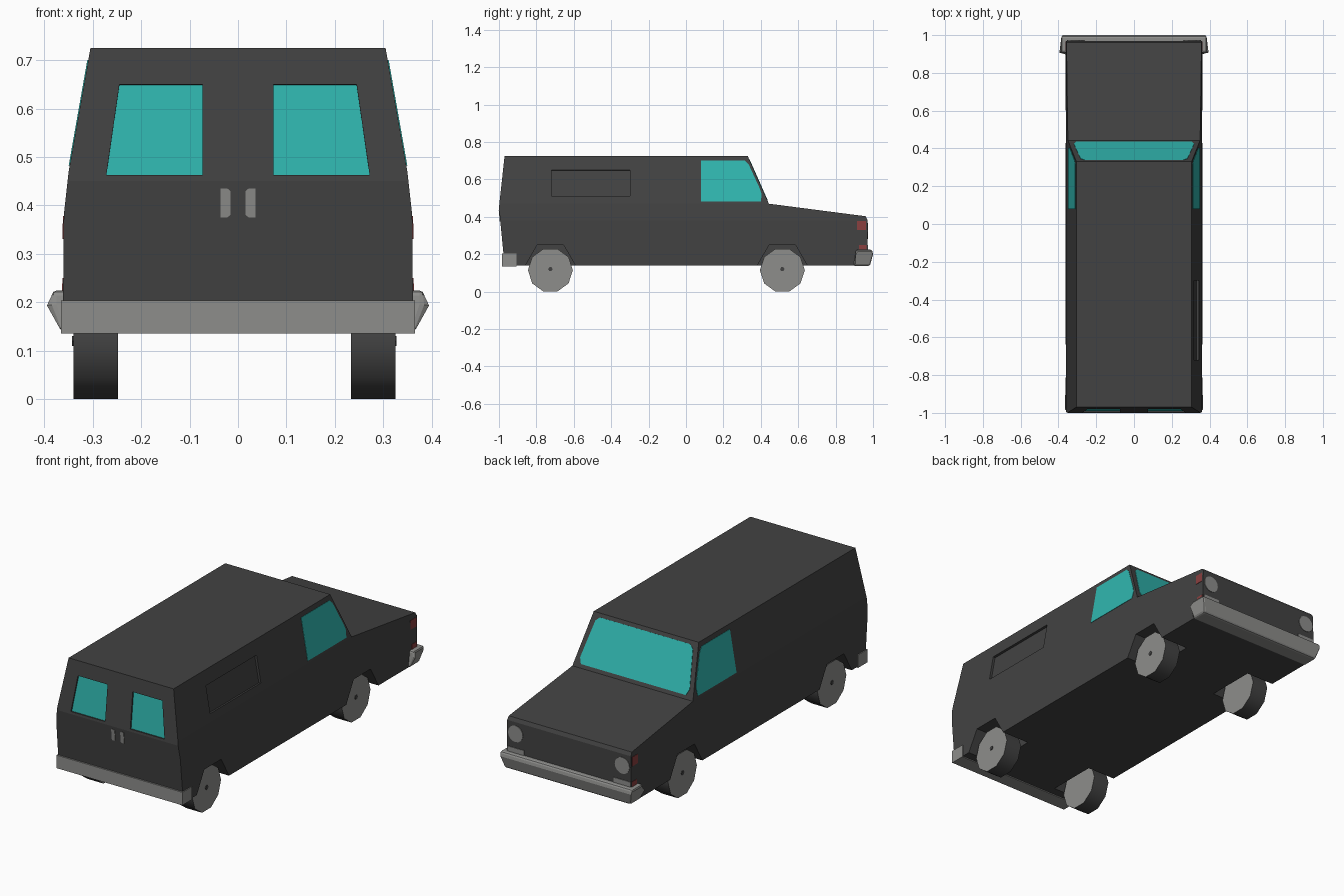
import bpy, bmesh, math
from mathutils import Vector

if "Cube" in bpy.data.objects:
    bpy.data.objects.remove(bpy.data.objects["Cube"])


def material(name, rgb):
    m = bpy.data.materials.new(name)
    m.diffuse_color = (*rgb, 1)
    m.use_nodes = True
    m.node_tree.nodes["Principled BSDF"].inputs["Base Color"].default_value = m.diffuse_color
    return m


BODY = material("charcoal_paint", (0.055, 0.055, 0.055))
GLASS = material("teal_glass", (0.03, 0.47, 0.43))
GREY = material("light_grey", (0.27, 0.27, 0.26))
RED = material("dull_red", (0.25, 0.05, 0.05))


def finish(name, bm, mat):
    bmesh.ops.recalc_face_normals(bm, faces=bm.faces[:])
    me = bpy.data.meshes.new(name)
    bm.to_mesh(me)
    bm.free()
    me.materials.append(mat)
    ob = bpy.data.objects.new(name, me)
    bpy.context.collection.objects.link(ob)
    return ob


def prism(name, pts, normal, low, high, mat):
    """Solid polygon reaching from low to high along the normal."""
    n = Vector(normal).normalized()
    bm = bmesh.new()
    face = bm.faces.new([bm.verts.new(Vector(p) + n * low) for p in pts])
    ext = bmesh.ops.extrude_face_region(bm, geom=[face])
    verts = [v for v in ext["geom"] if isinstance(v, bmesh.types.BMVert)]
    bmesh.ops.translate(bm, verts=verts, vec=n * (high - low))
    return finish(name, bm, mat)


def cut(target, cutter):
    mod = target.modifiers.new("cut", 'BOOLEAN')
    mod.operation = 'DIFFERENCE'
    mod.solver = 'EXACT'
    mod.object = cutter
    bpy.context.view_layer.objects.active = target
    bpy.ops.object.modifier_apply(modifier=mod.name)
    bpy.data.objects.remove(cutter)


def half_width(z):
    steps = [(0.14, 0.362), (0.38, 0.36), (0.47, 0.35), (0.725, 0.305)]
    for (z0, w0), (z1, w1) in zip(steps, steps[1:]):
        if z <= z1 + 1e-4:
            return w0 + (w1 - w0) * (z - z0) / (z1 - z0)
    return 0.305


def side(s, pts):
    return [(s * half_width(z), y, z) for y, z in pts]


def rear(s, pts):
    return [(s * x, -1 + 0.03 * (z - 0.45) / 0.275, z) for x, z in pts]


def disc(x, z, r, n):
    return [(x + r * math.cos(2 * math.pi * i / n), 0.97,
             z + r * math.sin(2 * math.pi * i / n)) for i in range(n)]


# body shell: side profile extruded, then narrowed toward the roof
profile = [(-0.97, 0.14), (-1.0, 0.45), (-0.97, 0.725), (0.33, 0.725),
           (0.443, 0.47), (0.96, 0.403), (0.97, 0.385), (0.97, 0.14)]
body = prism("van_body", [(0, y, z) for y, z in profile], (1, 0, 0), -0.36, 0.36, BODY)
bm = bmesh.new()
bm.from_mesh(body.data)
for z in (0.38, 0.47):
    bmesh.ops.bisect_plane(bm, geom=bm.verts[:] + bm.edges[:] + bm.faces[:],
                           plane_co=(0, 0, z), plane_no=(0, 0, 1))
for v in bm.verts:
    v.co.x = math.copysign(half_width(v.co.z), v.co.x)
bm.to_mesh(body.data)
bm.free()

# wheel arches
for yc in (-0.725, 0.515):
    arch = [(yc - 0.145, 0.12), (yc - 0.07, 0.25), (yc + 0.07, 0.25), (yc + 0.145, 0.12)]
    for s in (-1, 1):
        cut(body, prism("arch_cutter", [(0, y, z) for y, z in arch], (s, 0, 0), 0.2, 0.5, BODY))

# sunken panel on the right side only
panel = [(-0.72, 0.51), (-0.3, 0.51), (-0.3, 0.65), (-0.72, 0.65)]
cut(body, prism("panel_cutter", side(1, panel), (0.255, 0, 0.045), -0.012, 0.03, BODY))

# rear door windows, set in recesses
REAR_N = (0, -0.275, 0.03)
frame = [(0.073, 0.65), (0.245, 0.65), (0.272, 0.463), (0.073, 0.463)]
for s, tag in ((-1, "left"), (1, "right")):
    cut(body, prism("window_cutter", rear(s, frame), REAR_N, -0.012, 0.03, BODY))
    prism("rear_window_" + tag, rear(s, frame), REAR_N, -0.014, -0.008, GLASS)

# side windows
door_glass = [(0.08, 0.70), (0.315, 0.70), (0.335, 0.68), (0.395, 0.55),
              (0.405, 0.52), (0.40, 0.482), (0.08, 0.482)]
for s, tag in ((-1, "left"), (1, "right")):
    prism("side_window_" + tag, side(s, door_glass), (s * 0.255, 0, 0.045), -0.002, 0.002, GLASS)

# windscreen with clipped corners
half = [(0.262, 0.07), (0.283, 0.14), (0.318, 0.82), (0.305, 0.93)]
outline = half + [(-x, t) for x, t in reversed(half)]
prism("windscreen", [(x, 0.33 + 0.113 * t, 0.725 - 0.255 * t) for x, t in outline],
      (0, 0.255, 0.113), -0.002, 0.002, GLASS)

# rear door handles
for s, tag in ((-1, "left"), (1, "right")):
    grip = [(0.016, 0.43), (0.022, 0.435), (0.036, 0.435), (0.036, 0.375),
            (0.022, 0.375), (0.016, 0.38)]
    pts = [(s * x, -1 + 0.03 * abs(z - 0.45) / 0.31, z) for x, z in grip]
    prism("door_handle_" + tag, pts, (0, -1, 0), -0.002, 0.003, GREY)

# headlights, front indicators and red side markers
for s, tag in ((-1, "left"), (1, "right")):
    prism("headlight_" + tag, disc(s * 0.31, 0.325, 0.043, 16), (0, 1, 0), -0.002, 0.003, GREY)
    low = [(0.26, 0.215), (0.355, 0.215), (0.355, 0.25), (0.26, 0.25)]
    prism("indicator_" + tag, [(s * x, 0.97, z) for x, z in low], (0, 1, 0), -0.002, 0.003, GREY)
    for part, y0, y1, z0, z1 in (("upper", 0.915, 0.962, 0.33, 0.378),
                                 ("lower", 0.925, 0.965, 0.215, 0.25)):
        pts = side(s, [(y0, z0), (y1, z0), (y1, z1), (y0, z1)])
        prism(part + "_marker_" + tag, pts, (s, 0, 0), -0.002, 0.002, RED)

# rear bumper
back = [(-0.984, 0.135), (-0.905, 0.135), (-0.905, 0.203), (-0.984, 0.203)]
prism("rear_bumper", [(0, y, z) for y, z in back], (1, 0, 0), -0.366, 0.366, GREY)

# front bumper, tucked in at the bottom and softened
nose = [(0.895, 0.137), (0.983, 0.137), (1.0, 0.20), (0.995, 0.224), (0.908, 0.224), (0.905, 0.195)]
bumper = prism("front_bumper", [(0, y, z) for y, z in nose], (1, 0, 0), -0.385, 0.385, GREY)
for v in bumper.data.vertices:
    if v.co.z < 0.15:
        v.co.x *= 0.95
bev = bumper.modifiers.new("soften", 'BEVEL')
bev.width = 0.01
bev.segments = 2

# ten-sided wheels: dark tread, grey sides with a small dark hub
for yc, end in ((-0.725, "rear"), (0.515, "front")):
    for s, xc, tag in ((-1, -0.294, "left"), (1, 0.279, "right")):
        ring = [(xc, yc + 0.12 * math.cos(math.pi * i / 5),
                 0.1145 + 0.12 * math.sin(math.pi * i / 5)) for i in range(10)]
        wheel = prism(end + "_wheel_" + tag, ring, (1, 0, 0), -0.046, 0.046, BODY)
        wheel.data.materials.append(GREY)
        for p in wheel.data.polygons:
            p.use_smooth = len(p.vertices) == 4
            p.material_index = 0 if p.use_smooth else 1
        for e in wheel.data.edges:
            a, b = (wheel.data.vertices[i].co.x for i in e.vertices)
            e.use_edge_sharp = abs(a - b) < 1e-4
        hub = [(xc, yc + 0.012 * math.cos(math.pi * i / 3),
                0.12 + 0.012 * math.sin(math.pi * i / 3)) for i in range(6)]
        prism(end + "_hub_" + tag, hub, (s, 0, 0), 0.044, 0.049, BODY)
